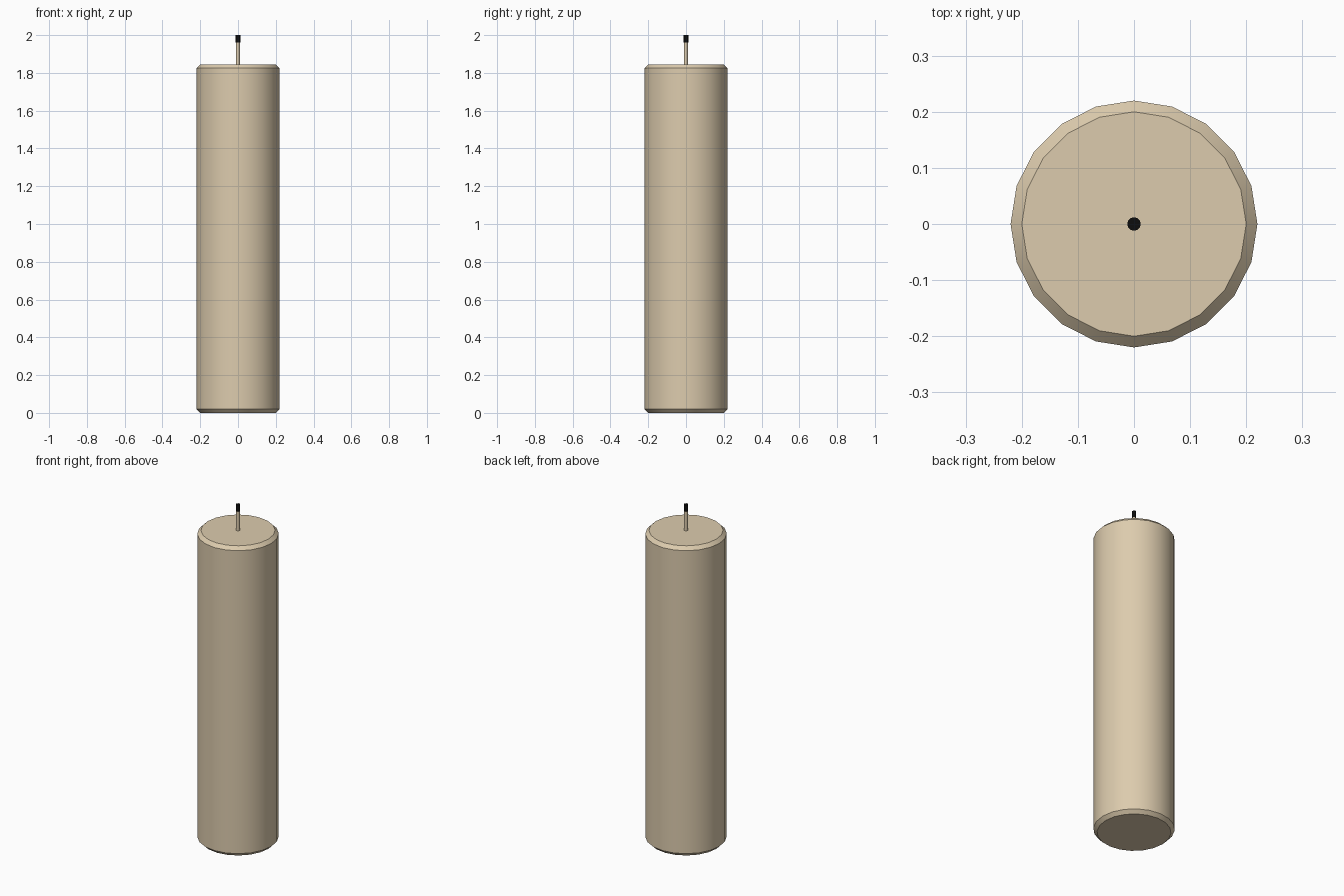
import bpy, bmesh, math

if "Cube" in bpy.data.objects:
    bpy.data.objects.remove(bpy.data.objects["Cube"])


def material(name, rgb):
    m = bpy.data.materials.new(name)
    m.diffuse_color = (*rgb, 1.0)
    m.use_nodes = True
    m.node_tree.nodes["Principled BSDF"].inputs["Base Color"].default_value = m.diffuse_color
    return m


wax = material("cream wax", (0.72, 0.60, 0.42))
char = material("charred black", (0.004, 0.004, 0.004))


def turned(name, profile, sides, mat):
    """Closed round part from (radius, height) rings, capped at both ends."""
    bm = bmesh.new()
    rings = []
    for r, z in profile:
        rings.append([bm.verts.new((r * math.cos(2 * math.pi * i / sides),
                                    r * math.sin(2 * math.pi * i / sides), z))
                      for i in range(sides)])
    for a, b in zip(rings, rings[1:]):
        for i in range(sides):
            j = (i + 1) % sides
            bm.faces.new((a[i], a[j], b[j], b[i]))
    bm.faces.new(rings[0][::-1])
    bm.faces.new(rings[-1])
    mesh = bpy.data.meshes.new(name)
    bm.to_mesh(mesh)
    bm.free()
    mesh.materials.append(mat)
    ob = bpy.data.objects.new(name, mesh)
    bpy.context.collection.objects.link(ob)
    bpy.ops.object.select_all(action='DESELECT')
    ob.select_set(True)
    bpy.context.view_layer.objects.active = ob
    bpy.ops.object.shade_smooth_by_angle(angle=math.radians(40))
    return ob


# Pillar of wax with chamfered rims
turned("candle_body", [(0.20, 0.0), (0.22, 0.02), (0.22, 1.825), (0.20, 1.845)], 20, wax)

# Wick and its burnt end
turned("wick", [(0.01, 1.84), (0.01, 1.965)], 12, wax)
turned("burnt_wick_tip", [(0.012, 1.96), (0.012, 2.0)], 12, char)
